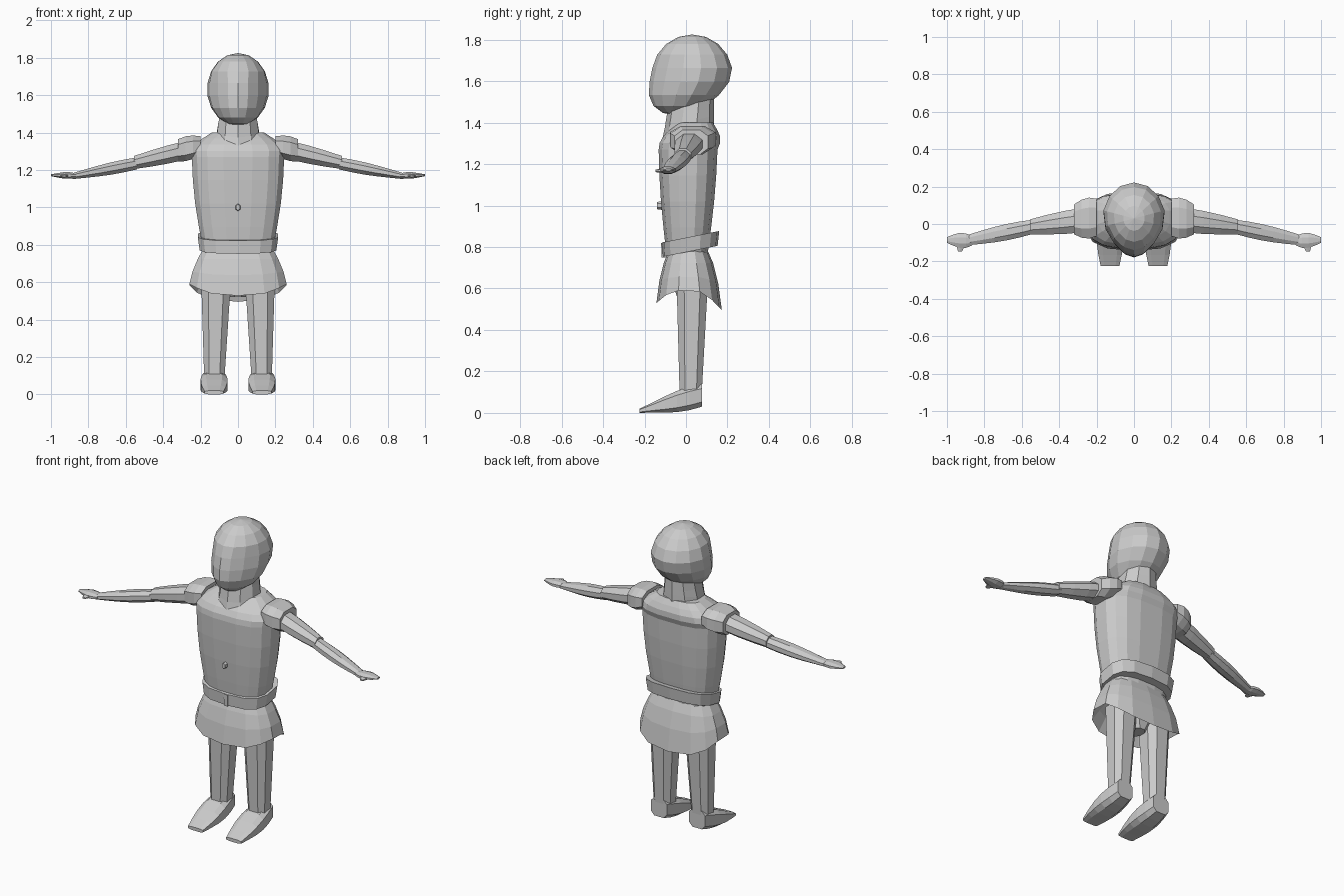
import bpy, bmesh
from math import sin, cos, pi, copysign
from mathutils import Vector

if "Cube" in bpy.data.objects:
    bpy.data.objects.remove(bpy.data.objects["Cube"])

grey = bpy.data.materials.new("light_grey")
grey.use_nodes = True
tone = (0.6, 0.6, 0.6, 1)
grey.diffuse_color = tone
grey.node_tree.nodes["Principled BSDF"].inputs["Base Color"].default_value = tone


def finish(name, bm, mirror=False):
    """Turn a bmesh into a flat shaded object, optionally with a twin on the other side."""
    bmesh.ops.recalc_face_normals(bm, faces=bm.faces)
    mesh = bpy.data.meshes.new(name)
    bm.to_mesh(mesh)
    bm.free()
    mesh.materials.append(grey)
    obj = bpy.data.objects.new(name, mesh)
    bpy.context.collection.objects.link(obj)
    if mirror:
        obj.modifiers.new("Mirror", "MIRROR").use_mirror_merge = False


def mix(pair, t):
    return pair[0] + (pair[1] - pair[0]) * t


def tube(name, start, end, wide, deep, bulge=0, steps=3, sides=8, power=1, warp=None, mirror=False, caps=True):
    """Tapered, rounded-box tube between two points; its rings face the longest axis.
    wide and deep are the half sizes at both ends, bulge swells the middle."""
    bm = bmesh.new()
    span = Vector(end) - Vector(start)
    along = max(range(3), key=lambda k: abs(span[k]))
    across, up = [k for k in range(3) if k != along]
    reach = cos(pi / sides) ** power
    rings = []
    for step in range(steps + 1):
        t = step / steps
        swell = (1 + bulge * sin(pi * t)) / reach
        ring = []
        for side in range(sides):
            angle = 2 * pi * (side + 0.5) / sides
            co = Vector(start) + span * t
            for axis, size, k in ((across, wide, cos(angle)), (up, deep, sin(angle))):
                co[axis] += copysign(abs(k) ** power, k) * mix(size, t) * swell
            if warp:
                warp(co)
            ring.append(bm.verts.new(co))
        rings.append(ring)
    for low, high in zip(rings, rings[1:]):
        for a in range(sides):
            b = (a + 1) % sides
            bm.faces.new((low[a], low[b], high[b], high[a]))
    if caps:
        bm.faces.new(rings[0])
        bm.faces.new(rings[-1])
    finish(name, bm, mirror)


# Head: an ellipsoid with the jaw pushed forward and the face narrowed to a wedge
head = bmesh.new()
bmesh.ops.create_uvsphere(head, u_segments=14, v_segments=9, radius=1)
for vert in head.verts:
    x, y, z = vert.co
    jaw = max(0, -z)
    narrow = 1 - max(0, -y) * 0.3 * (1 if z < 0.3 else 0.5)
    vert.co = (0.17 * x * narrow, 0.03 + 0.195 * y - 0.08 * jaw, 1.63 + 0.195 * z)
finish("head", head)


# Neck, its collar dipping to the front
def dip_collar(co):
    if co.z < 1.4:
        co.z += co.y / 4


tube("neck", (0, 0.01, 1.34), (0, 0.03, 1.52), (0.12, 0.095), (0.12, 0.1), sides=10, warp=dip_collar)

# Torso widening to the chest, closed by rounded shoulders
tube("torso", (0, 0.005, 0.77), (0, 0.01, 1.27), (0.185, 0.247), (0.1, 0.142),
     bulge=0.06, steps=4, sides=16, power=0.72)
tube("shoulders", (0, 0.01, 1.27), (0, 0.045, 1.4), (0.247, 0.14), (0.142, 0.085),
     bulge=0.2, steps=4, sides=16, power=0.72)
tube("navel", (0, -0.1, 1), (0, -0.14, 1), (0.015, 0.01), (0.02, 0.015), steps=1, sides=6)


# Belt, higher at the back, with a clasp
def tilt_belt(co):
    co.z += co.y / 5


tube("belt", (0, 0.02, 0.775), (0, 0.022, 0.845), (0.205, 0.215), (0.13, 0.136),
     steps=1, sides=14, power=0.7, warp=tilt_belt)
tube("belt_clasp", (0, -0.1, 0.75), (0, -0.1, 0.82), (0.012, 0.012), (0.018, 0.02), steps=1, sides=4)


# Skirt: flared and hollow, its hem drooping at front and back
def droop_hem(co):
    if co.z < 0.7:
        co.z -= 20 * (0.7 - co.z) * max(0, abs(co.y) - 0.05) ** 1.5


hem = (0, 0.015, 0.59)
tube("skirt", (0, 0.01, 0.79), hem, (0.18, 0.26), (0.09, 0.155), bulge=0.05,
     sides=14, power=0.75, warp=droop_hem, caps=False)
tube("skirt_lining", hem, (0, 0.015, 0.68), (0.26, 0.18), (0.155, 0.09), steps=2,
     sides=14, power=0.75, warp=droop_hem, caps=False)
tube("pelvis", (0, 0.02, 0.52), (0, 0.02, 0.72), (0.04, 0.18), (0.05, 0.1), bulge=0.1)

# Legs and wedge-shaped feet
tube("legs", (0.127, 0.022, 0.06), (0.117, 0.03, 0.62), (0.053, 0.08), (0.052, 0.075),
     steps=4, power=0.75, mirror=True)
tube("feet", (0.128, 0.077, 0.085), (0.128, -0.225, 0.01), (0.053, 0.05), (0.055, 0.01),
     bulge=0.4, steps=5, power=0.6, mirror=True)

# Shoulder pads: flared collars round the arm roots
tube("shoulder_pads", (0.2, 0.035, 1.33), (0.32, 0.025, 1.305), (0.1, 0.08), (0.05, 0.06),
     bulge=0.2, power=0.75, mirror=True)

# Arms in two overlapping sections, then flat hands with a thumb pointing forward
tube("upper_arms", (0.28, 0.02, 1.305), (0.555, -0.015, 1.24), (0.065, 0.04), (0.05, 0.035),
     bulge=0.1, mirror=True)
tube("forearms", (0.54, -0.015, 1.235), (0.885, -0.085, 1.167), (0.038, 0.028), (0.032, 0.016),
     bulge=0.3, steps=5, mirror=True)
tube("hands", (0.865, -0.09, 1.17), (1, -0.085, 1.172), (0.025, 0.015), (0.012, 0.005),
     bulge=1, steps=4, mirror=True)
tube("thumbs", (0.925, -0.1, 1.17), (0.93, -0.148, 1.167), (0.03, 0.01), (0.012, 0.005),
     steps=2, sides=6, mirror=True)
